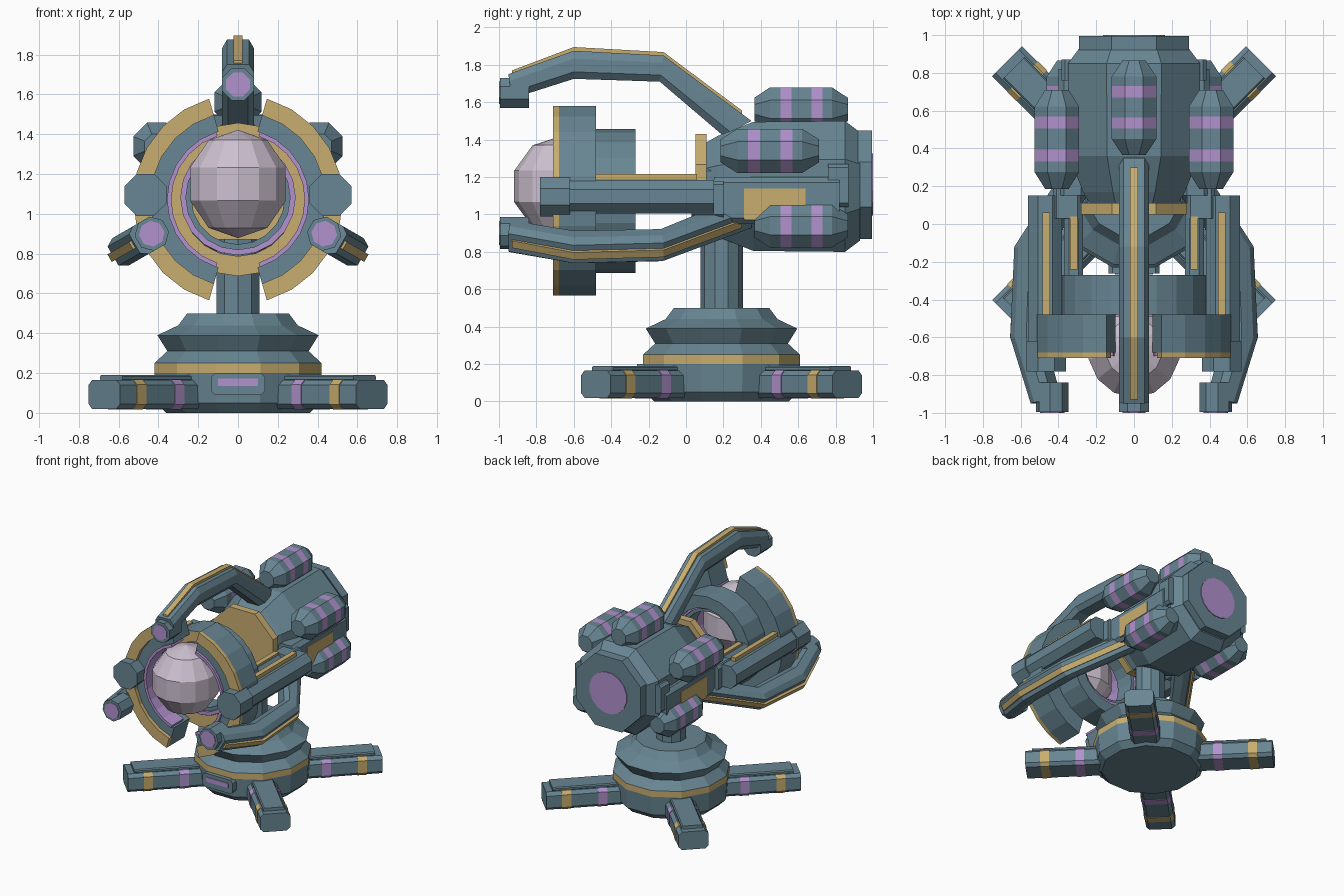
import bpy, math
from mathutils import Vector, Matrix

if "Cube" in bpy.data.objects:
    bpy.data.objects.remove(bpy.data.objects["Cube"])

CZ = 1.15                      # height of the gun axis
BASE_Y = 0.19                  # base centre


def material(name, col):
    m = bpy.data.materials.new(name)
    m.diffuse_color = (*col, 1)
    m.use_nodes = True
    m.node_tree.nodes["Principled BSDF"].inputs["Base Color"].default_value = m.diffuse_color
    return m


MATS = [material("steel blue", (.138, .238, .292)), material("gold", (.58, .42, .16)),
        material("violet", (.445, .288, .617)), material("pale lilac", (.61, .53, .63))]
STEEL, GOLD, VIOLET, LILAC = range(4)


def loft(name, rings, color=STEEL, wrap=False, M=None):
    """Skin a list of cross-sections; color is an index or a rule(band, side)."""
    n, k = len(rings[0]), len(rings)
    verts = [Vector(p) for r in rings for p in r]
    if M:
        verts = [M @ v for v in verts]
    rule = color if callable(color) else (lambda b, s: color)
    faces, idx = [], []
    for b in range(k if wrap else k - 1):
        for s in range(n):
            c, t = b * n, ((b + 1) % k) * n
            faces.append((c + s, c + (s + 1) % n, t + (s + 1) % n, t + s))
            idx.append(rule(b, s))
    if not wrap:
        faces += [tuple(reversed(range(n))), tuple(range((k - 1) * n, k * n))]
        idx += [rule(0, -1), rule(k - 2, -1)]
    me = bpy.data.meshes.new(name)
    me.from_pydata(verts, [], faces)
    for m in MATS:
        me.materials.append(m)
    me.polygons.foreach_set("material_index", idx)
    ob = bpy.data.objects.new(name, me)
    bpy.context.collection.objects.link(ob)
    bpy.context.view_layer.objects.active = ob
    bpy.ops.object.mode_set(mode='EDIT')
    bpy.ops.mesh.select_all(action='SELECT')
    bpy.ops.mesh.normals_make_consistent(inside=False)
    bpy.ops.object.mode_set(mode='OBJECT')
    return ob


def ngon(n, r):
    """Polygon with flat sides facing the axes; r is the flat-side distance."""
    q = r / math.cos(math.pi / n)
    return [(q * math.cos((i + .5) * math.tau / n), q * math.sin((i + .5) * math.tau / n))
            for i in range(n)]


def turned_y(name, prof, x, z, n=8, color=STEEL, M=None):
    return loft(name, [[(x + a, y, z + b) for a, b in ngon(n, r)] for y, r in prof], color, M=M)


def turned_z(name, prof, y, n=12, color=STEEL):
    return loft(name, [[(a, y + b, z) for a, b in ngon(n, r)] for z, r in prof], color)


def box(name, x0, x1, y0, y1, z0, z1, color=STEEL, c=0.0, M=None):
    """Bar along y with optional chamfered long edges."""
    sec = [(x0, z0), (x1, z0), (x1, z1), (x0, z1)] if c == 0 else [
        (x0 + c, z0), (x1 - c, z0), (x1, z0 + c), (x1, z1 - c),
        (x1 - c, z1), (x0 + c, z1), (x0, z1 - c), (x0, z0 + c)]
    return loft(name, [[(x, y, z) for x, z in sec] for y in (y0, y1)], color, M=M)


def hoop(name, r0, r1, y0, y1, a0, a1, n, z, color=STEEL):
    """Ring or arc of rectangular section around the y axis."""
    full = a1 - a0 >= 360
    rings = []
    for i in range(n if full else n + 1):
        a = math.radians(a0 + (a1 - a0) * i / n)
        rings.append([(r * math.cos(a), y, z + r * math.sin(a))
                      for r, y in ((r0, y0), (r1, y0), (r1, y1), (r0, y1))])
    return loft(name, rings, color, wrap=full)


# Turntable base and pillar
turned_z("base_foot", [(0, .36), (.05, .41), (.20, .42), (.25, .42), (.31, .355), (.39, .405),
                       (.44, .30), (.50, .255)], BASE_Y,
         color=lambda b, s: GOLD if b == 2 else STEEL)
turned_z("pillar", [(.48, .108), (.9, .108)], BASE_Y, n=10)
box("base_badge", -.135, .135, -.262, -.20, .09, .20, c=.02)
box("base_badge_light", -.10, .10, -.268, -.26, .135, .172, VIOLET)

# Four diagonal legs
for i in range(4):
    M = Matrix.Translation((0, BASE_Y, 0)) @ Matrix.Rotation(math.radians(45 + 90 * i), 4, 'Z')
    box("leg", -.112, .112, .25, .95, .02, .165, c=.025, M=M)
    box("leg_top_plate", -.08, .08, .3, .90, .16, .19, c=.008, M=M)
    for d, col in ((.80, GOLD), (.53, VIOLET)):
        box("leg_band", -.115, .115, d - .034, d + .034, .017, .168, col, c=.025, M=M)

# Main body, rear cap and front collar
turned_y("body", [(.10, .23), (.17, .27), (.36, .345), (.85, .35), (.93, .29)], 0, CZ)
turned_y("rear_cap", [(.92, .29), (.995, .29)], 0, CZ + .01)
turned_y("rear_light", [(.99, .165), (1.0, .165)], 0, CZ + .01, n=16, color=VIOLET)
turned_y("front_collar", [(.05, .28), (.11, .28)], 0, CZ, color=GOLD)
turned_y("collar_seat", [(.10, .25), (.20, .25)], 0, CZ - .02)

# Side parts, mirrored left and right
for s in (-1, 1):
    S = Matrix.Scale(s, 4, (1, 0, 0))
    box("side_block", .25, .40, .15, .82, .95, 1.20, c=.03, M=S)
    box("side_panel", .395, .405, .31, .64, .97, 1.14, GOLD, M=S)
    box("rear_side_block", .25, .385, .76, .87, 1.04, 1.27, c=.02, M=S)
    box("arm_mount", .28, .43, .03, .20, .98, 1.18, c=.02, M=S)
    # Straight side arm with a wider head
    turned_y("side_arm", [(-.64, .09), (.15, .09)], .47, 1.095, M=S)
    turned_y("side_arm_head", [(-.78, .105), (-.62, .105)], .465, 1.095, M=S)
    box("side_arm_strip", .445, .485, -.62, .06, 1.18, 1.215, GOLD, M=S)
    # Inner strut that carries the ring
    box("ring_strut", .27, .37, -.30, .06, 1.02, 1.17, c=.025, M=S)
    box("ring_strut_strip", .30, .34, -.24, .04, 1.165, 1.185, GOLD, M=S)

# Floating orb and its rings
RZ = 1.072
bpy.ops.mesh.primitive_uv_sphere_add(segments=14, ring_count=5, radius=.272,
                                     location=(0, -.66, CZ))
orb = bpy.context.object
orb.name = "orb"
orb.scale = (.95, 1, 1)
orb.data.materials.append(MATS[LILAC])
hoop("inner_ring", .285, .385, -.48, -.27, 0, 360, 20, RZ,
     lambda b, s: GOLD if s == 0 else STEEL)
hoop("inner_ring_light", .262, .29, -.49, -.29, 0, 360, 20, RZ + .01, VIOLET)
hoop("inner_ring_liner", .235, .265, -.47, -.31, 0, 360, 20, RZ + .01)
for a in (0, 180):
    hoop("outer_ring_half", .355, .527, -.68, -.48, a - 74, a + 74, 10, RZ)
    hoop("outer_ring_trim", .44, .527, -.71, -.68, a - 74, a + 74, 10, RZ, GOLD)
    hoop("outer_ring_light", .335, .357, -.70, -.55, a - 72, a + 72, 10, RZ, VIOLET)

# Three claws around the axis: (outer y, outer r, inner y, inner r)
PATH = [(-.95, .60, -.93, .47), (-.6, .725, -.6, .575), (-.12, .70, -.14, .56),
        (.35, .35, .20, .27)]
STRIP = [(-.93, .62), (-.6, .745), (-.12, .718), (.30, .405)]
# Claw cross-section: (x, blend from inner to outer edge)
SECTION = [(-.05, 0), (.05, 0), (.08, .25), (.08, .72), (.055, 1), (-.055, 1), (-.08, .72),
           (-.08, .25)]
for ang in (0, 120, 240):
    M = Matrix.Translation((0, 0, CZ)) @ Matrix.Rotation(math.radians(ang), 4, 'Y')
    loft("claw", [[(x, yi + (yo - yi) * t, ri + (ro - ri) * t) for x, t in SECTION]
                  for yo, ro, yi, ri in PATH], M=M)
    loft("claw_strip", [[(-.022, y, r - .035), (.022, y, r - .035), (.022, y, r), (-.022, y, r)]
                        for y, r in STRIP], GOLD, M=M)
    turned_y("claw_tip", [(-.995, .08), (-.84, .08)], 0, .5, M=M)
    turned_y("claw_tip_light", [(-1.0, .06), (-.99, .06)], 0, .5, color=VIOLET, M=M)


# Capsule pods with two violet bands
def pod(x, z, y0, y1):
    def w(d):
        return y0 + d * (y1 - y0)
    cuts = [(0, .062), (.17, .118), (.28, .118), (.40, .118), (.61, .118), (.73, .118),
            (.83, .118), (1, .062)]
    turned_y("pod", [(w(d), r) for d, r in cuts], x, z,
             color=lambda b, s: VIOLET if b in (2, 4) and s >= 0 else STEEL)


pod(0, 1.562, .365, .865)
for s in (-1, 1):
    pod(s * .408, 1.34, .185, .71)
    pod(s * .345, .94, .365, .865)
